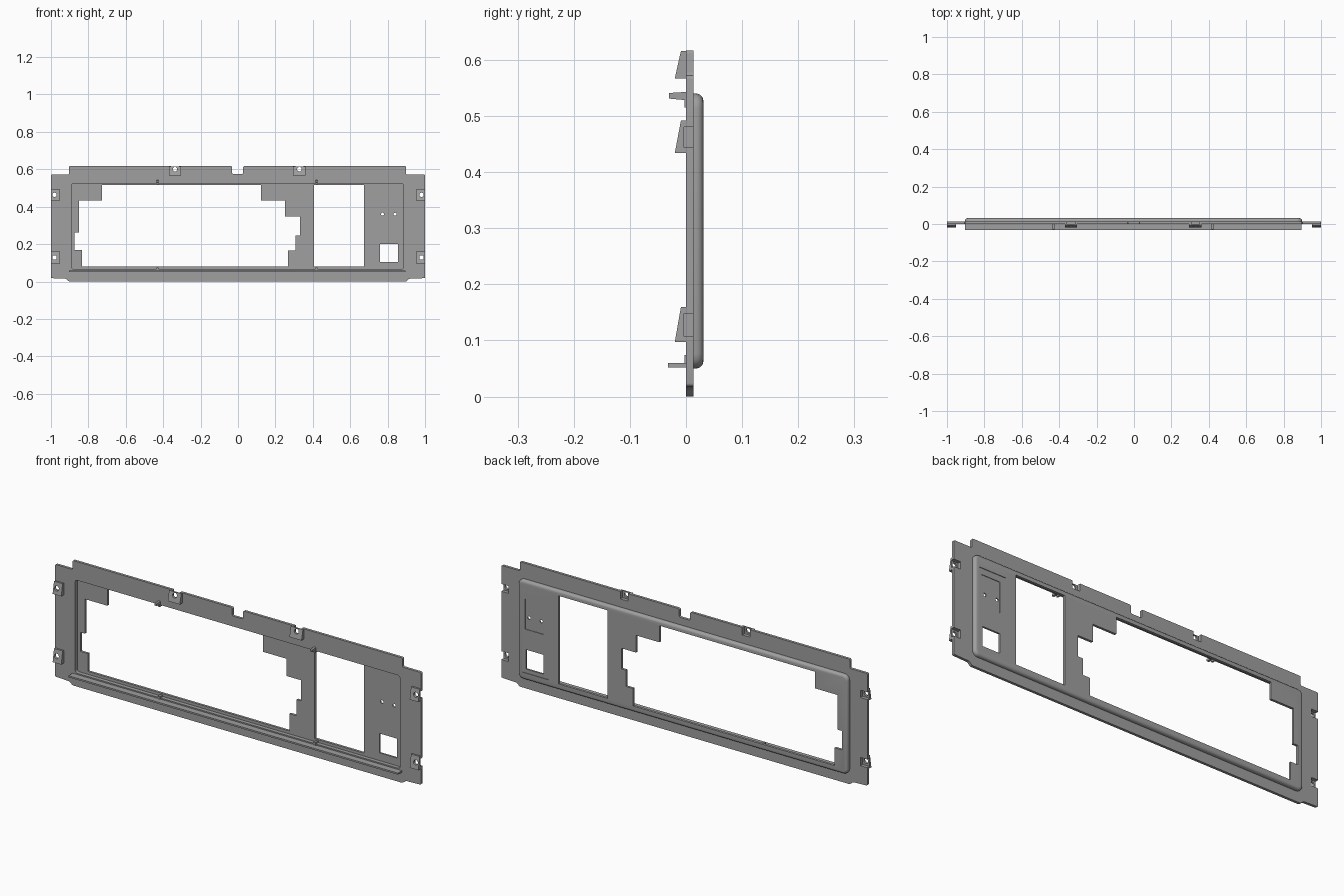
import bpy, bmesh, math
from mathutils import Vector

cube = bpy.data.objects.get("Cube")
if cube:
    bpy.data.objects.remove(cube, do_unlink=True)

grey = bpy.data.materials.new("plain grey")
grey.use_nodes = True
colour = (0.35, 0.35, 0.35, 1)
grey.diffuse_color = colour
grey.node_tree.nodes["Principled BSDF"].inputs["Base Color"].default_value = colour


def prism(name, points, y0, y1, corner=0.0, back_round=0.0):
    """Extrude an x-z outline from y0 to y1, with optional rounding."""
    bm = bmesh.new()
    face = bm.faces.new([bm.verts.new((x, y0, z)) for x, z in points])
    new = bmesh.ops.extrude_face_region(bm, geom=[face])["geom"]
    for v in new:
        if isinstance(v, bmesh.types.BMVert):
            v.co.y = y1
    if corner:
        edges = [e for e in bm.edges if abs(e.verts[0].co.y - e.verts[1].co.y) > 1e-5]
        bmesh.ops.bevel(bm, geom=edges, offset=corner, segments=4, profile=0.5, affect='EDGES')
    if back_round:
        edges = [e for e in bm.edges if all(abs(v.co.y - y1) < 1e-5 for v in e.verts)]
        bmesh.ops.bevel(bm, geom=edges, offset=back_round, segments=5, profile=0.5, affect='EDGES')
    bmesh.ops.recalc_face_normals(bm, faces=bm.faces)
    mesh = bpy.data.meshes.new(name)
    bm.to_mesh(mesh)
    bm.free()
    mesh.materials.append(grey)
    ob = bpy.data.objects.new(name, mesh)
    bpy.context.collection.objects.link(ob)
    return ob


def rect(x0, x1, z0, z1):
    return [(x0, z0), (x1, z0), (x1, z1), (x0, z1)]


def disc(x, z, r):
    return [(x + r * math.cos(a * math.tau / 16), z + r * math.sin(a * math.tau / 16))
            for a in range(16)]


def activate(ob):
    bpy.ops.object.select_all(action='DESELECT')
    ob.select_set(True)
    bpy.context.view_layer.objects.active = ob


def cut(ob, points, y0, y1, corner=0.0):
    """Remove an extruded outline from a part."""
    cutter = prism("cutter", points, y0, y1, corner)
    cutter.hide_render = True
    activate(ob)
    mod = ob.modifiers.new("cut", 'BOOLEAN')
    mod.operation = 'DIFFERENCE'
    mod.solver = 'EXACT'
    mod.object = cutter
    bpy.ops.object.modifier_apply(modifier=mod.name)
    bpy.data.objects.remove(cutter, do_unlink=True)


# Flat mounting flange with stepped corners and a notch in the top edge
outline = [(-0.905, 0), (0.9, 0), (0.915, 0.015), (1, 0.018), (1, 0.572), (0.899, 0.572),
           (0.899, 0.617), (0.028, 0.617), (0.028, 0.576), (-0.032, 0.576),
           (-0.032, 0.617), (-0.904, 0.617), (-0.904, 0.572), (-1, 0.572),
           (-1, 0.018), (-0.92, 0.015)]
flange = prism("flange", outline, 0, 0.013, 0.006)
cavity = rect(-0.89, 0.885, 0.066, 0.525)
cut(flange, cavity, -0.1, 0.1, 0.012)

# Raised tray, hollow from the front
tray = prism("raised_tray", rect(-0.904, 0.898, 0.05, 0.54), 0.002, 0.031, 0.026, 0.013)
cut(tray, cavity, -0.1, 0.019, 0.012)

# Large stepped window and smaller openings
window = [(-0.727, 0.515), (-0.727, 0.433), (-0.85, 0.433), (-0.85, 0.262),
          (-0.874, 0.262), (-0.874, 0.168), (-0.834, 0.168), (-0.834, 0.08),
          (0.267, 0.08), (0.267, 0.166), (0.307, 0.166), (0.307, 0.246),
          (0.332, 0.246), (0.332, 0.348), (0.251, 0.348), (0.251, 0.433),
          (0.123, 0.433), (0.123, 0.515)]
cut(tray, window, -0.1, 0.1)
cut(tray, rect(0.406, 0.674, 0.08, 0.515), -0.1, 0.1)

# Shallow stepped recess on the back, then its openings
cut(tray, rect(0.73, 0.873, 0.085, 0.48), 0.028, 0.1)
cut(tray, rect(0.76, 0.86, 0.3, 0.45), 0.025, 0.1)
cut(tray, rect(0.76, 0.856, 0.104, 0.2), -0.1, 0.1)
for x in (0.773, 0.84):
    cut(tray, disc(x, 0.36, 0.008), -0.1, 0.1)


def wedge_clip(name, x0, x1, z0, z1, pocket, hole):
    """Sloped clip on the front with a screw hole and a pocket behind."""
    clip = prism(name, rect(x0, x1, z0, z1), -0.02, 0.001)
    for v in clip.data.vertices:
        if v.co.y < -0.01 and v.co.z > (z0 + z1) / 2:
            v.co.y = -0.009
    cut(flange, pocket, -0.1, 0.1)
    cut(clip, pocket, -0.004, 0.1)
    cut(clip, disc(*hole, 0.012), -0.1, 0.1)
    return clip


# Side clips on both ends
for side, label in ((1, "left"), (-1, "right")):
    for z0, z1, level in ((0.097, 0.16, "lower"), (0.434, 0.492, "upper")):
        xs = sorted((side * 0.952, side * 0.999))
        ps = sorted((side * 0.962, side * 1.01))
        wedge_clip(f"{label}_{level}_clip", *xs, z0, z1,
                   rect(*ps, z0 + 0.01, z1 - 0.012), (side * 0.981, (z0 + z1) / 2))

# Top clips
for x, label in ((0.328, "left"), (-0.337, "right")):
    wedge_clip(f"{label}_top_clip", x - 0.033, x + 0.033, 0.567, 0.616,
               rect(x - 0.021, x + 0.021, 0.58, 0.63), (x, 0.6))

# Long ledge under the opening
prism("front_ledge", rect(-0.904, 0.896, 0.052, 0.06), -0.032, 0.002)

# Locating pegs above and below the opening
for x, label in ((0.42, "left"), (-0.43, "right")):
    peg = prism(f"{label}_upper_peg", rect(x - 0.006, x + 0.006, 0.528, 0.543), -0.03, 0.002)
    for v in peg.data.vertices:
        if v.co.y < -0.02:
            v.co.z += 0.003 if v.co.z < 0.535 else -0.002
    prism(f"{label}_upper_peg_foot", rect(x - 0.004, x + 0.004, 0.515, 0.53), -0.003, 0.018)
    prism(f"{label}_lower_peg", rect(x - 0.006, x + 0.006, 0.06, 0.074), -0.003, 0.018)

# Smooth the rounded rim while keeping hard edges
for ob in (tray, flange):
    activate(ob)
    bpy.ops.object.shade_smooth_by_angle(angle=math.radians(30))
